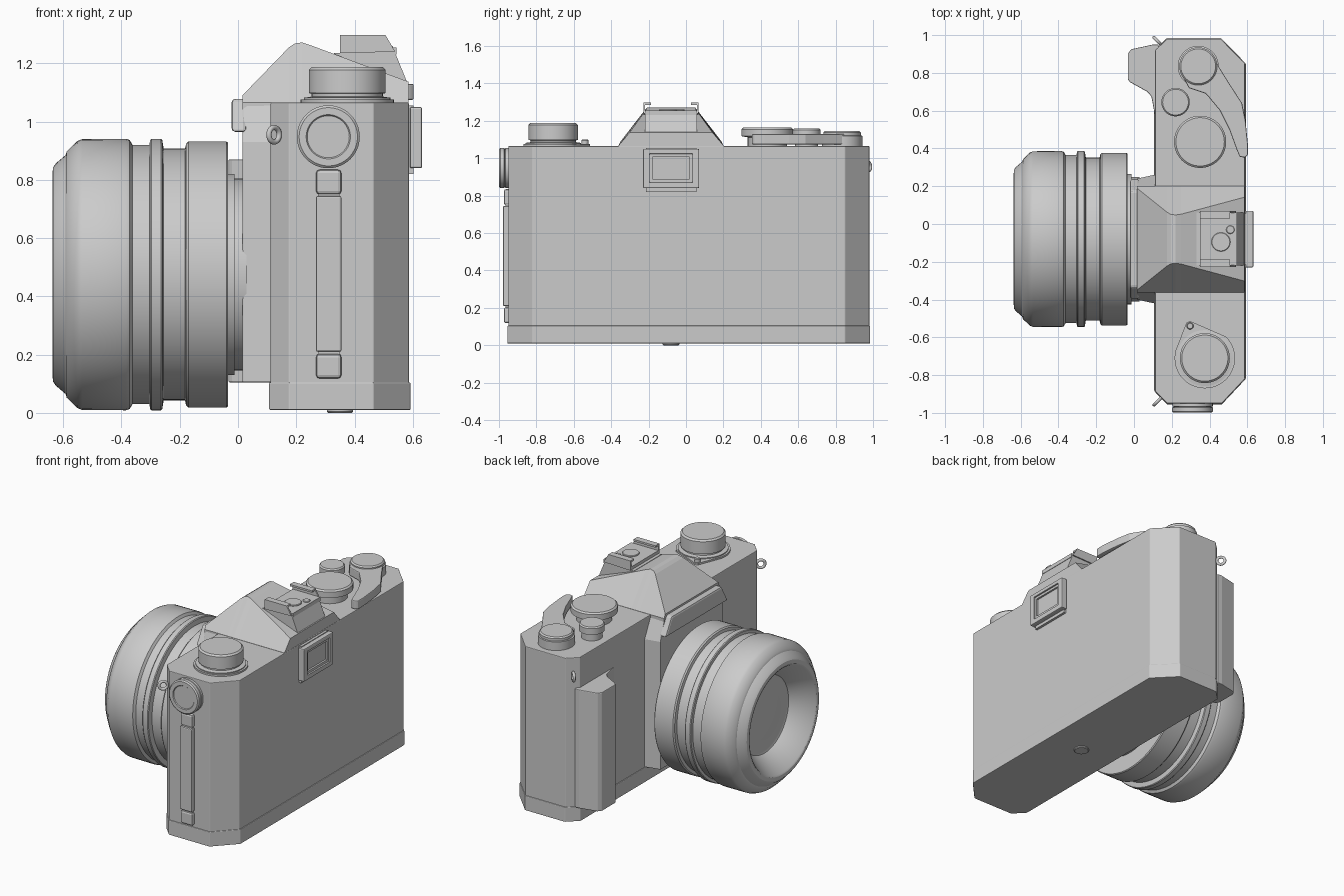
import bpy, bmesh, math
from mathutils import Vector

if "Cube" in bpy.data.objects:
    bpy.data.objects.remove(bpy.data.objects["Cube"])

CY = -0.08          # lens / prism centre line in y
AX = {'X': lambda a, b, t: (t, a, b), 'Y': lambda a, b, t: (a, t, b), 'Z': lambda a, b, t: (a, b, t)}


def finish(name, bm, bevel=0, smooth=False):
    bmesh.ops.recalc_face_normals(bm, faces=bm.faces)
    me = bpy.data.meshes.new(name)
    bm.to_mesh(me)
    bm.free()
    ob = bpy.data.objects.new(name, me)
    bpy.context.collection.objects.link(ob)
    if bevel:
        m = ob.modifiers.new("bevel", 'BEVEL')
        m.width, m.segments, m.limit_method = bevel, 2, 'ANGLE'
    if smooth:
        bpy.ops.object.select_all(action='DESELECT')
        ob.select_set(True)
        bpy.context.view_layer.objects.active = ob
        bpy.ops.object.shade_smooth_by_angle(angle=math.radians(30))
    return ob


def loft(name, rings, bevel=0, smooth=False):
    """Skin equal-length closed rings of 3D points and cap both ends."""
    bm = bmesh.new()
    vs = [[bm.verts.new(p) for p in r] for r in rings]
    n = len(rings[0])
    for a, b in zip(vs, vs[1:]):
        for i in range(n):
            bm.faces.new((a[i], a[(i + 1) % n], b[(i + 1) % n], b[i]))
    bm.faces.new(vs[0])
    bm.faces.new(vs[-1])
    return finish(name, bm, bevel, smooth)


def extrude(name, pts, axis, lo, hi, bevel=0, smooth=False):
    return loft(name, [[AX[axis](a, b, t) for a, b in pts] for t in (lo, hi)], bevel, smooth)


def box(name, x, y, z, bevel=0):
    return extrude(name, [(x[0], y[0]), (x[1], y[0]), (x[1], y[1]), (x[0], y[1])], 'Z', *z, bevel)


def lathe(name, axis, centre, prof, n=64):
    """Turn a (position along axis, radius) profile about an axis."""
    rings = []
    for t, r in prof:
        rings.append([AX[axis](centre[0] + r * math.cos(2 * math.pi * i / n),
                               centre[1] + r * math.sin(2 * math.pi * i / n), t) for i in range(n)])
    return loft(name, rings, smooth=True)


def disc(name, axis, centre, r, lo, hi, c=0.008):
    s = math.copysign(c, hi - lo)
    return lathe(name, axis, centre, [(lo, r), (hi - s, r), (hi, r - c)])


def cut(ob, cutter):
    m = ob.modifiers.new("cut", 'BOOLEAN')
    m.operation, m.object, m.solver = 'DIFFERENCE', cutter, 'EXACT'
    cutter.hide_render = True
    cutter.hide_set(True)


# body and base plate share a chamfered outline
def outline(o=0):
    return [(.112 - o, -.885), (.175, -.95 - o), (.465, -.95 - o), (.587 + o, -.82),
            (.587 + o, .85), (.46, .98 + o), (.175, .98 + o), (.112 - o, .92)]


extrude("body", outline(), 'Z', .10, 1.065, .004)
extrude("base_plate", outline(.005), 'Z', .01, .105, .004)
disc("tripod_socket", 'Z', (.35, CY), .045, .02, 0, .004)

# hand grip
extrude("grip", [(.13, .95), (.10, .95), (-.015, .925), (-.033, .90), (-.033, .765), (-.02, .75),
                 (.07, .70), (.092, .675), (.112, .57), (.13, .57)], 'Z', .105, .87, .005)

# mount block in front of the body, with sloped shoulders
loft("mount_block", [[(x, CY + s * w, z) for s, w, z in
                      [(-1, h, .105), (1, h, .105), (1, h, .93), (1, .272, 1.075), (-1, .272, 1.075), (-1, h, .93)]]
                     for x, h in ((.015, .32), (.13, .345))], .004)
extrude("front_plate", [(CY - .32, .965), (CY + .32, .965), (CY + .255, 1.078), (CY - .255, 1.078)],
        'X', -.022, .03, .012)

# prism housing: cross-sections along x
prism = [(.015, .270, 1.09), (.175, .142, 1.255), (.195, .131, 1.268), (.22, .128, 1.272),
         (.25, .132, 1.262), (.585, .222, 1.137)]
loft("prism_housing", [[(x, CY - .282, 1.04), (x, CY - .282, 1.066), (x, CY - w, z),
                        (x, CY + w, z), (x, CY + .282, 1.066), (x, CY + .282, 1.04)] for x, w, z in prism])

# accessory shoe
extrude("shoe_pedestal", [(.33, 1.10), (.33, 1.235), (.54, 1.235), (.58, 1.137), (.58, 1.10)],
        'Y', CY - .14, CY + .14)
box("shoe_floor", (.35, .545), (CY - .14, CY + .14), (1.23, 1.255))
for s in (-1, 1):
    extrude("shoe_rail", [(.35, 1.235), (.35, 1.296), (.507, 1.296), (.54, 1.24)],
            'Y', CY + s * .148, CY + s * .138)
    box("shoe_lip", (.35, .507), sorted((CY + s * .148, CY + s * .108)), (1.285, 1.297))
disc("shoe_contact", 'Z', (.46, CY - .015), .05, 1.25, 1.262, .003)
disc("shoe_contact_small", 'Z', (.51, CY + .05), .022, 1.25, 1.261, .003)

# lens barrel, turned about x, ending in the front glass
lathe("lens", 'X', (CY, .475), [
    (.03, .33), (-.012, .33), (-.012, .345), (-.034, .345), (-.034, .452), (-.04, .457), (-.17, .457),
    (-.178, .45), (-.182, .432), (-.255, .432), (-.26, .462), (-.265, .466), (-.297, .466), (-.302, .462),
    (-.304, .445), (-.362, .445), (-.372, .462), (-.385, .466), (-.535, .465), (-.552, .458), (-.588, .423),
    (-.592, .41), (-.625, .382), (-.635, .368), (-.637, .345), (-.632, .335), (-.505, .245), (-.50, .23),
    (-.51, .15), (-.515, .07), (-.516, .004)], 96)

# rewind knob with teardrop collar
arc = [(.375 + .16 * math.cos(a), -.71 + .16 * math.sin(a))
       for a in [math.radians(165 + i * 240 / 32) for i in range(33)]]
tip = [(.297 + .026 * math.cos(math.radians(d)), -.54 + .026 * math.sin(math.radians(d))) for d in (45, 90, 135, 180)]
extrude("rewind_collar", arc + tip, 'Z', 1.06, 1.076, smooth=True)
lathe("rewind_knob", 'Z', (.375, -.71), [(1.06, .148), (1.082, .148), (1.086, .122), (1.096, .122), (1.098, .132),
                                         (1.178, .132), (1.188, .122)])
disc("rewind_pin", 'Z', (.297, -.54), .018, 1.06, 1.1, .004)

# dials and wind lever on the other shoulder
lathe("shutter_dial", 'Z', (.35, .435), [(1.06, .105), (1.112, .105), (1.118, .138), (1.155, .138), (1.164, .128)])
lathe("mode_dial", 'Z', (.22, .645), [(1.06, .062), (1.105, .062), (1.11, .075), (1.15, .075), (1.158, .068)])
lathe("wind_hub", 'Z', (.34, .835), [(1.06, .108), (1.12, .108), (1.122, .1), (1.138, .1), (1.146, .092)])
extrude("wind_lever", [(.34, .93), (.42, .88), (.51, .735), (.572, .64), (.59, .55), (.603, .42), (.603, .365),
                       (.588, .352), (.56, .355), (.545, .39), (.505, .50), (.455, .60), (.38, .69), (.29, .72),
                       (.25, .80)], 'Z', 1.074, 1.13, .006)

# eyepiece with recessed window
box("eyepiece_base", (.57, .603), (CY - .135, CY + .135), (.82, 1.055))
eye = box("eyepiece_frame", (.59, .632), (CY - .15, CY + .15), (.84, 1.05), .006)
cut(eye, box("eyepiece_cutter", (.608, .7), (CY - .115, CY + .115), (.87, 1.025)))
win = box("eyepiece_window_rim", (.60, .624), (CY - .115, CY + .115), (.87, 1.025), .004)
cut(win, box("window_cutter", (.612, .7), (CY - .098, CY + .098), (.888, 1.008)))

# side dial and side hinge strip
lathe("side_dial", 'Y', (.31, .948), [(-.94, .107), (-.965, .107), (-.968, .1), (-.972, .108), (-.992, .108),
                                      (-.999, .1), (-.999, .076), (-.994, .072), (-.994, .004)])
box("side_strip", (.268, .355), (-.978, -.94), (.21, .745), .006)
for z in (.118, .75):
    box("strip_end", (.268, .355), (-.974, -.94), (z, z + .085), .012)
    box("strip_joint", (.275, .348), (-.965, -.94), (.19 if z < .5 else .735, .22 if z < .5 else .77))

# strap lugs on the two front corners
for y, s in ((.965, 1), (-.935, -1)):
    d = Vector((-1, s, 0)).normalized()
    bpy.ops.mesh.primitive_torus_add(major_radius=.025, minor_radius=.009, major_segments=32, minor_segments=10,
                                     location=Vector((.128, y, .955)) + d * .006,
                                     rotation=(math.pi / 2, 0, s * math.pi * .75 + math.pi / 2 + (math.pi / 2 if s > 0 else -math.pi / 2) * 2 + math.pi / 2))
    lug = bpy.context.object
    lug.name = "strap_lug"
    lug.rotation_mode = 'QUATERNION'
    lug.rotation_quaternion = Vector((1, s, 0)).to_track_quat('Z', 'Y')   # ring stands upright on the corner
    bpy.ops.object.shade_smooth()
